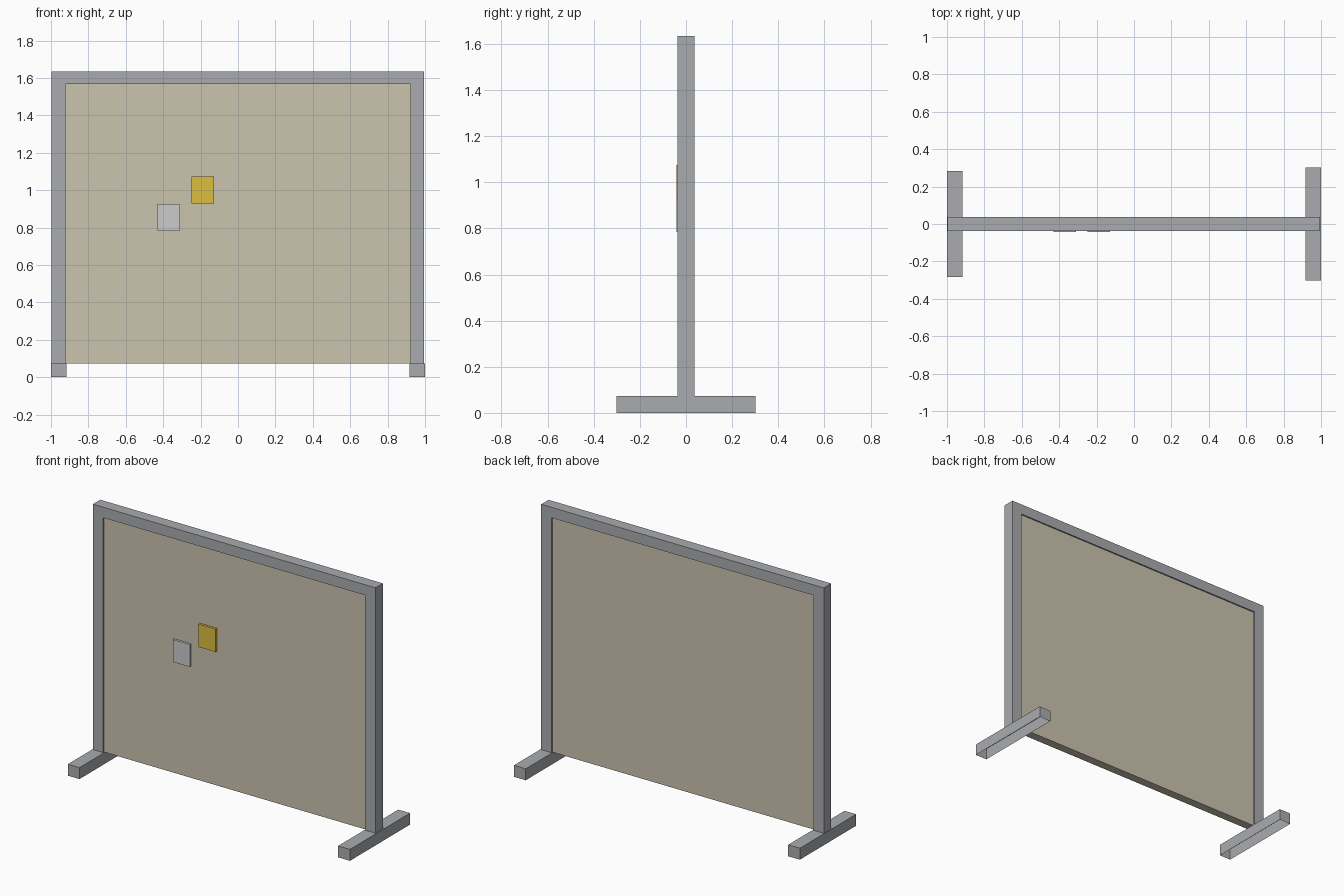
import bpy, bmesh

if "Cube" in bpy.data.objects:
    bpy.data.objects.remove(bpy.data.objects["Cube"])


def material(name, rgb):
    m = bpy.data.materials.new(name)
    m.diffuse_color = (*rgb, 1)
    m.use_nodes = True
    m.node_tree.nodes["Principled BSDF"].inputs["Base Color"].default_value = m.diffuse_color
    return m


def finish(name, bm, mat):
    me = bpy.data.meshes.new(name)
    bm.to_mesh(me)
    bm.free()
    ob = bpy.data.objects.new(name, me)
    bpy.context.collection.objects.link(ob)
    me.materials.append(mat)
    return ob


def box(name, x, y, z, mat, open_bottom=False):
    """Box from (min, max) ranges, optionally without its underside."""
    bm = bmesh.new()
    bmesh.ops.create_cube(bm, size=1)
    for v in bm.verts:
        v.co = [r[0] if c < 0 else r[1] for c, r in zip(v.co, (x, y, z))]
    if open_bottom:
        bm.normal_update()
        under = [f for f in bm.faces if f.normal.z < -0.9]
        bmesh.ops.delete(bm, geom=under, context='FACES_ONLY')
    return finish(name, bm, mat)


metal = material("grey_metal", (0.40, 0.41, 0.43))
board = material("tan_board", (0.60, 0.55, 0.43))
yellow = material("yellow_paper", (0.72, 0.52, 0.05))
white = material("white_paper", (0.75, 0.75, 0.74))

FOOT_TOP = 0.073

# Frame: one upside-down U profile extruded through its depth
profile = [(-0.996, FOOT_TOP), (-0.996, 1.635), (0.994, 1.635), (0.994, FOOT_TOP),
           (0.921, FOOT_TOP), (0.921, 1.568), (-0.923, 1.568), (-0.923, FOOT_TOP)]
bm = bmesh.new()
face = bm.faces.new([bm.verts.new((x, -0.037, z)) for x, z in profile])
ext = bmesh.ops.extrude_face_region(bm, geom=[face], use_keep_orig=True)
bmesh.ops.translate(bm, vec=(0, 0.074, 0),
                    verts=[g for g in ext["geom"] if isinstance(g, bmesh.types.BMVert)])
bmesh.ops.recalc_face_normals(bm, faces=bm.faces)
finish("frame", bm, metal)

# Board set slightly back inside the frame
box("board_panel", (-0.923, 0.921), (-0.028, 0.028), (FOOT_TOP, 1.568), board)

# Feet: channels open underneath, the left one a little shorter
for name, x, half in (("left_foot", (-1.0, -0.918), 0.283),
                      ("right_foot", (0.917, 1.0), 0.302)):
    box(name, x, (-half, half), (0, FOOT_TOP), metal, open_bottom=True)

# Pinned notes on the front
box("yellow_note", (-0.249, -0.128), (-0.042, -0.028), (0.928, 1.074), yellow)
box("white_note", (-0.430, -0.310), (-0.042, -0.028), (0.784, 0.927), white)
